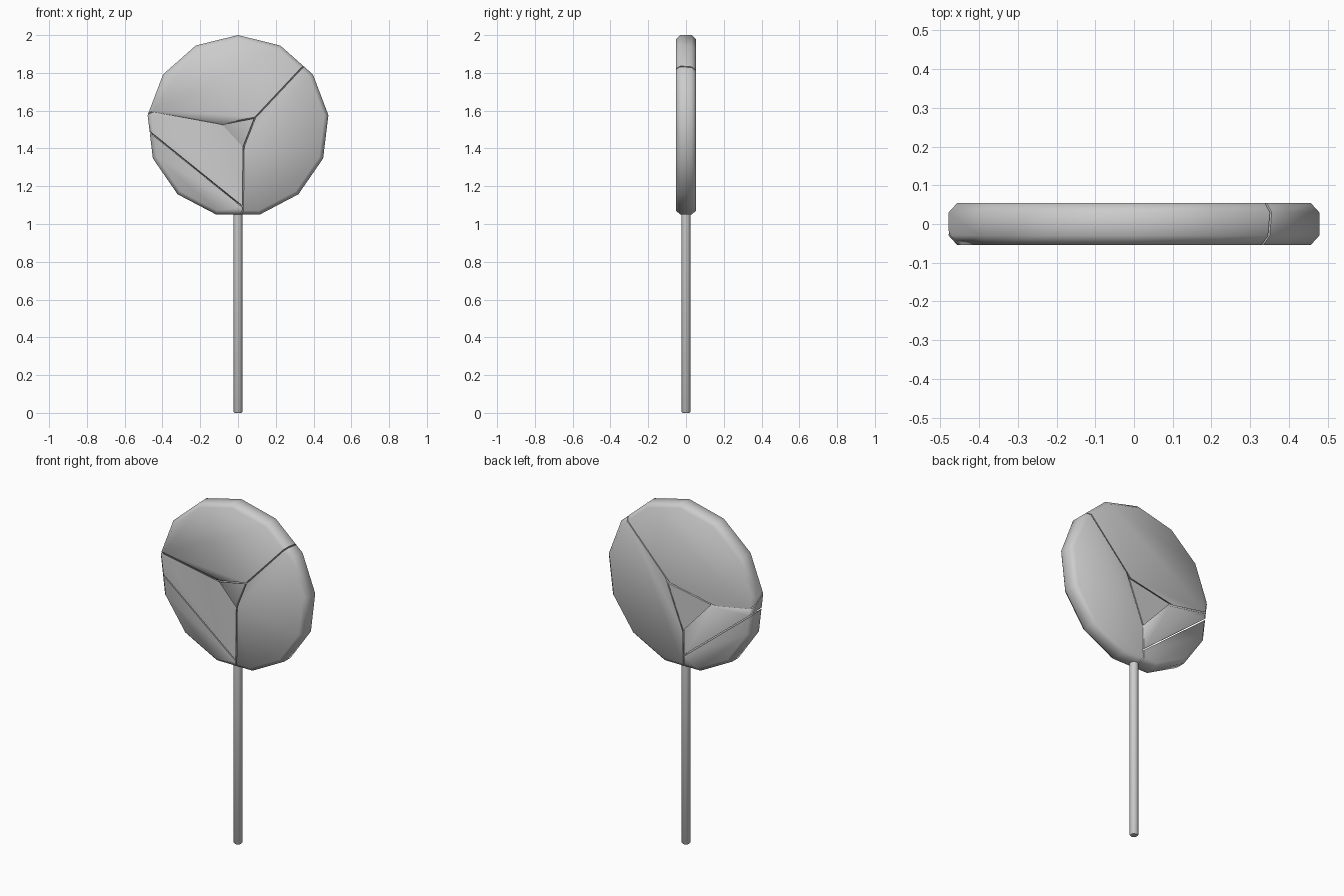
import bpy, bmesh, math
from mathutils import Vector

cube = bpy.data.objects.get("Cube")
if cube:
    bpy.data.objects.remove(cube, do_unlink=True)

HALF = 0.054        # half thickness of the disc
CENTRE = 1.518      # height of the disc centre
GAP = 0.003         # half width of a crack

grey = bpy.data.materials.new("plain_grey")
grey.use_nodes = True
colour = (0.6, 0.6, 0.6, 1)
grey.diffuse_color = colour
grey.node_tree.nodes["Principled BSDF"].inputs["Base Color"].default_value = colour


def finish(name, bm, angle):
    bmesh.ops.recalc_face_normals(bm, faces=bm.faces[:])
    mesh = bpy.data.meshes.new(name)
    bm.to_mesh(mesh)
    bm.free()
    mesh.materials.append(grey)
    ob = bpy.data.objects.new(name, mesh)
    bpy.context.collection.objects.link(ob)
    bpy.ops.object.select_all(action='DESELECT')
    ob.select_set(True)
    bpy.context.view_layer.objects.active = ob
    bpy.ops.object.shade_smooth_by_angle(angle=math.radians(angle))


def loft(rings):
    """Closed solid through equal rings of points."""
    bm = bmesh.new()
    loops = [[bm.verts.new(p) for p in ring] for ring in rings]
    n = len(loops[0])
    for a, b in zip(loops, loops[1:]):
        for i in range(n):
            j = (i + 1) % n
            bm.faces.new((a[i], a[j], b[j], b[i]))
    bm.faces.new(loops[0])
    bm.faces.new(loops[-1])
    return bm


def disc():
    profile = [(0.46, -HALF), (0.482, -0.03), (0.482, 0.03), (0.46, HALF)]
    turns = [math.tau * i / 13 for i in range(13)]
    return loft([[(r * math.sin(t), y, CENTRE + r * math.cos(t)) for t in turns]
                 for r, y in profile])


# Crack planes: two points on the front face and one on the back face
def plane(p, q, back):
    a, b = (Vector((x, -HALF, z)) for x, z in (p, q))
    c = Vector((back[0], HALF, back[1]))
    return a, (b - a).cross(c - a).normalized()


A, B, C = (-0.08, 1.53), (0.09, 1.563), (0.03, 1.41)
A2, B2, C2 = (-0.23, 1.464), (0.09, 1.546), (-0.02, 1.262)
cracks = {
    "left": plane(A, (-0.46, 1.60), A2),
    "right": plane(B, (0.35, 1.84), B2),
    "down": plane(C, (0.026, 1.08), C2),
    "tri_top": plane(A, B, A2),
    "tri_right": plane(B, C, C2),
    "tri_left": plane(A, C, C2),
    "corner": plane((-0.47, 1.49), (0.026, 1.09), (-0.02, 1.12)),
}

# Disc shards: a point inside each and the cracks that bound it
shards = {
    "top_shard": ((-0.1, 1.8), ("left", "right", "tri_top")),
    "side_shard": ((0.25, 1.4), ("right", "down", "tri_right")),
    "middle_shard": ((-0.2, 1.37), ("left", "down", "tri_left", "corner")),
    "corner_shard": ((-0.25, 1.2), ("corner", "down")),
    "centre_shard": ((-0.01, 1.46), ("tri_top", "tri_right", "tri_left")),
}
for name, ((x, z), bounds) in shards.items():
    bm = disc()
    inside = Vector((x, 0, z))
    for key in bounds:
        point, normal = cracks[key]
        if (inside - point).dot(normal) > 0:
            normal = -normal
        cut = bmesh.ops.bisect_plane(
            bm, geom=bm.verts[:] + bm.edges[:] + bm.faces[:], dist=1e-5,
            plane_co=point - normal * GAP, plane_no=normal, clear_outer=True)
        edges = [e for e in cut["geom_cut"]
                 if isinstance(e, bmesh.types.BMEdge) and e.is_boundary]
        if edges:
            bmesh.ops.edgeloop_fill(bm, edges=edges)
    finish(name, bm, 50)

# Stick with a softened lower end
turns = [math.tau * i / 12 for i in range(12)]
stick = loft([[(r * math.cos(t), r * math.sin(t), z) for t in turns]
              for r, z in [(0.019, 0), (0.024, 0.006), (0.024, 1.06)]])
finish("stick", stick, 50)
